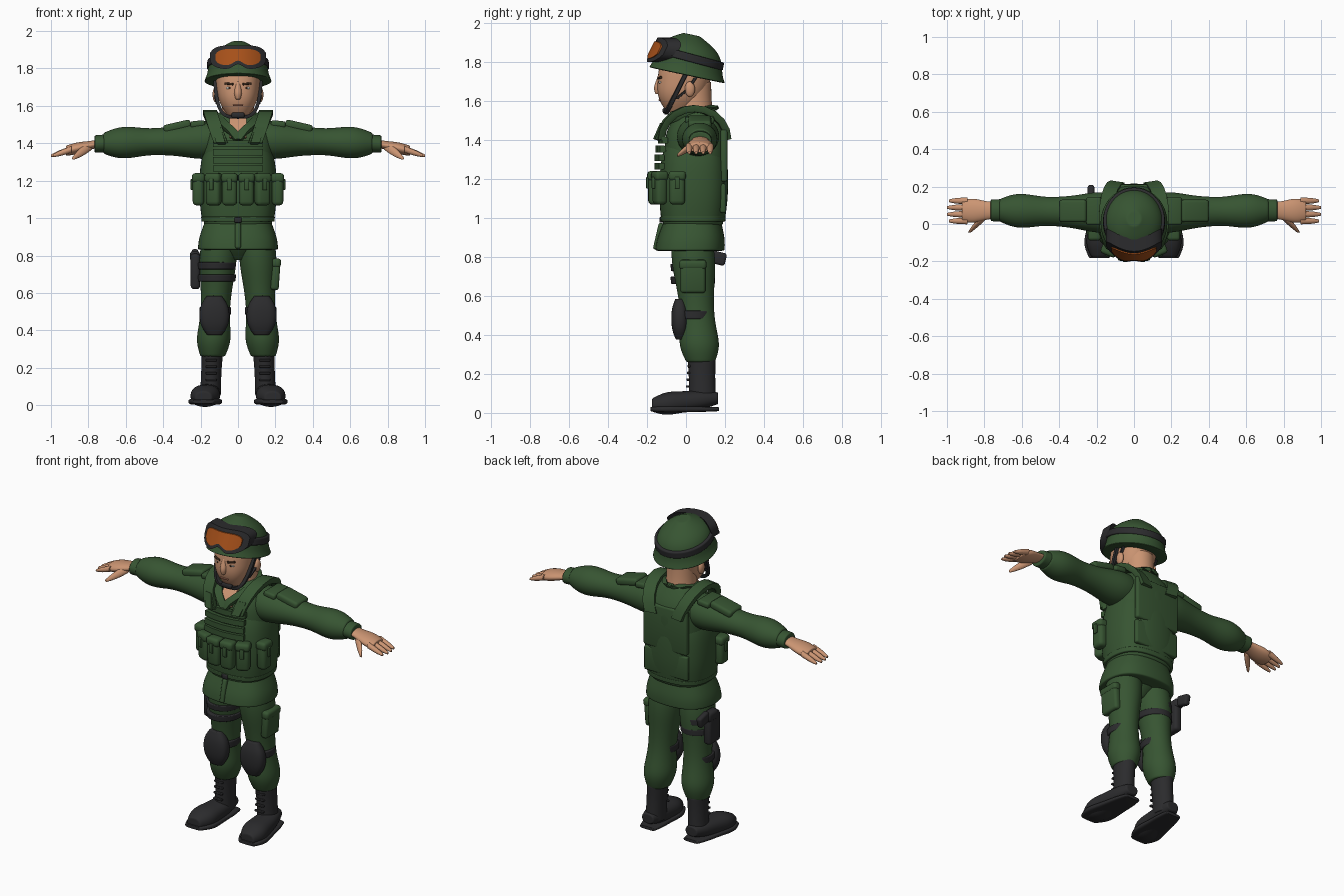
import bpy, bmesh, math
from math import sin, cos, pi
from mathutils import Vector, Matrix

if "Cube" in bpy.data.objects:
    bpy.data.objects.remove(bpy.data.objects["Cube"])


def material(name, *rgb):
    mat = bpy.data.materials.new(name)
    mat.use_nodes = True
    mat.diffuse_color = (*rgb, 1)
    mat.node_tree.nodes["Principled BSDF"].inputs["Base Color"].default_value = (*rgb, 1)
    return mat


green = material("uniform green", .038, .09, .032)
black = material("black gear", .024, .024, .026)
skin = material("skin", .6, .3, .17)
lips = material("lips", .45, .18, .11)
amber = material("amber lens", .38, .08, .01)
white = material("eye white", .7, .7, .65)
brown = material("dark brown", .04, .02, .01)
parts = []


def finish(name, bm, mat, mirror=False, smooth=False):
    bmesh.ops.recalc_face_normals(bm, faces=bm.faces)
    mesh = bpy.data.meshes.new(name)
    bm.to_mesh(mesh)
    bm.free()
    mesh.materials.append(mat)
    ob = bpy.data.objects.new(name, mesh)
    bpy.context.collection.objects.link(ob)
    if mirror:
        ob.modifiers.new("Mirror", 'MIRROR').use_mirror_merge = False
    if smooth:
        sub = ob.modifiers.new("Subdivision", 'SUBSURF')
        sub.levels = sub.render_levels = 2
    parts.append(ob)
    return ob


def join_rings(bm, rings):
    """Join rings of points into a closed tube with capped ends."""
    loops = [[bm.verts.new(p) for p in ring] for ring in rings]
    count = len(loops[0])
    for a, b in zip(loops, loops[1:]):
        for i in range(count):
            j = (i + 1) % count
            bm.faces.new((a[i], a[j], b[j], b[i]))
    bm.faces.new(loops[0])
    bm.faces.new(loops[-1])


def loft(name, start, end, radii, mat, aspect=1.0, power=2.0, mirror=False, sides=16):
    """Evenly spaced rounded sections from start to end, doubled at the ends to keep them crisp."""
    bm = bmesh.new()
    start, end = Vector(start), Vector(end)
    last = len(radii) - 1
    span = [abs(v) for v in end - start]
    axis = span.index(max(span))
    u, v = [k for k in range(3) if k != axis]
    stations = [(i / last, r) for i, r in enumerate(radii)]
    stations.insert(1, (.04 / last, radii[0]))
    stations.insert(-1, (1 - .04 / last, radii[-1]))
    rings = []
    for t, radius in stations:
        ring = []
        for i in range(sides):
            p = start.lerp(end, t)
            c, s = cos(math.tau * i / sides), sin(math.tau * i / sides)
            grow = radius / .975  # makes up for subdivision shrinkage
            p[u] += math.copysign(abs(c) ** (2 / power), c) * grow
            p[v] += math.copysign(abs(s) ** (2 / power), s) * grow * aspect
            ring.append(p)
        rings.append(ring)
    join_rings(bm, rings)
    return finish(name, bm, mat, mirror, smooth=True)


def place(ob, location, tilt):
    ob.location = location
    ob.rotation_euler.x = math.radians(tilt)


def strap(name, path, side, width, thick, mat=green, mirror=False):
    """Flat webbing along a path; side is the width direction."""
    bm = bmesh.new()
    path, side = [Vector(p) for p in path], Vector(side).normalized()
    rings = []
    for i, p in enumerate(path):
        tangent = path[min(i + 1, len(path) - 1)] - path[max(i - 1, 0)]
        across, out = side * width / 2, tangent.cross(side).normalized() * thick / 2
        rings.append([p + across * a + out * b for a, b in
                      ((-1, -1), (-1, .4), (-.8, 1), (.8, 1), (1, .4), (1, -1))])
    join_rings(bm, rings)
    return finish(name, bm, mat, mirror)


def curve_points(rule, sweep=pi, steps=10):
    return [rule(sweep * i / steps) for i in range(steps + 1)]


def box(name, loc, size, mat=green, rot=(0, 0, 0), mirror=False):
    """Block with rounded edges."""
    bm = bmesh.new()
    bmesh.ops.create_cube(bm, size=1)
    bmesh.ops.scale(bm, vec=size, verts=bm.verts)
    bmesh.ops.bevel(bm, geom=bm.edges[:], offset=min(size) * .35, segments=3,
                    profile=.5, affect='EDGES')
    for angle, axis in zip(rot, 'XYZ'):
        bmesh.ops.rotate(bm, matrix=Matrix.Rotation(math.radians(angle), 3, axis), verts=bm.verts)
    bmesh.ops.translate(bm, vec=loc, verts=bm.verts)
    return finish(name, bm, mat, mirror)


def ball(name, loc, radii, mat):
    bm = bmesh.new()
    bmesh.ops.create_uvsphere(bm, u_segments=16, v_segments=10, radius=1)
    bmesh.ops.scale(bm, vec=radii, verts=bm.verts)
    bmesh.ops.translate(bm, vec=loc, verts=bm.verts)
    return finish(name, bm, mat, mirror=True)


def visor(name, width, height, front, thick, mat):
    """Curved, leaning plate with a notch over the nose."""
    bm = bmesh.new()
    rings = []
    for i in range(-12, 13):
        f = i / 12.4
        x, top = width * f, height * (1 - f ** 4) ** .5
        low = -top + .027 * math.exp(-(x / .035) ** 2)
        y = front + 3.2 * x * x
        rings.append([(x, y + z / 2 + depth, 1.86 + z) for z, depth in
                      ((low, 0), (top, 0), (top, thick), (low, thick))])
    join_rings(bm, rings)
    finish(name, bm, mat)


# Head and face
loft("head", (0, -.04, 1.54), (0, .01, 1.82), (.05, .09, .11, .115, .12, .11), skin, 1.17, 2.3)
loft("neck", (0, .05, 1.42), (0, .04, 1.7), (.11, .09, .082, .085), skin, 1.05)
loft("nose", (0, -.143, 1.635), (0, -.13, 1.73), (.012, .024, .017, .012), skin, 1.2)
ball("ear", (.12, .02, 1.66), (.016, .026, .04), skin)
ball("eye", (.045, -.127, 1.695), (.02, .012, .008), white)
ball("iris", (.045, -.134, 1.695), (.008, .007, .007), brown)
box("eyebrow", (.047, -.134, 1.718), (.05, .016, .012), brown, (0, -6, 14), mirror=True)
box("mouth", (0, -.132, 1.604), (.055, .016, .009), lips)

# Helmet, goggles and chin straps
helmet = loft("helmet", (0, 0, 0), (0, -.02, .21), (.18, .165, .16, .153, .137, .1, .04), green, 1.1)
place(helmet, (0, .005, 1.73), -12)
goggle_strap = loft("goggle_strap", (0, 0, -.022), (0, 0, .022), (.167, .164), black, 1.1)
place(goggle_strap, (0, .016, 1.822), -15)
visor("goggle_frame", .155, .064, -.178, .07, black)
visor("goggle_lens", .125, .045, -.185, .02, amber)
strap("chin_strap", curve_points(lambda t: (.122 * abs(cos(t)) ** .5, -.1 * sin(t), 1.74 - .2 * sin(t)), pi / 2),
      (0, 1, 0), .025, .018, black, True)
strap("rear_chin_strap", [(.12, .05, 1.72), (.122, .01, 1.66), (.112, -.05, 1.61)],
      (0, 1, 0), .018, .014, black, True)
box("chin_cup", (0, -.105, 1.55), (.07, .03, .03), black)

# Jacket and vest
loft("jacket_skirt", (0, .02, .83), (0, .035, 1), (.213, .21, .19, .17), green, .83, 2.5)
loft("jacket_torso", (0, .035, .96), (0, .06, 1.56), (.18, .19, .19, .19, .19, .185, .1), green, .85, 2.5)
loft("vest", (0, .036, .98), (0, .045, 1.44), (.19, .207, .206, .197, .15), green, .85, 2.6)
loft("vest_hem", (0, .036, .98), (0, .036, 1.01), (.194, .196), green, .85, 2.6)
box("back_panel", (0, .195, 1.32), (.3, .035, .27))
box("back_lower_panel", (0, .19, 1.1), (.3, .03, .15))
strap("shoulder_strap", curve_points(lambda t: (.09 + .06 * sin(t), .04 - .17 * cos(t), 1.4 + .16 * sin(t))),
      (1, .15, 0), .075, .036, mirror=True)
strap("strap_clip", [(.09, -.15, 1.4), (.115, -.115, 1.48)], (1, .2, 0), .05, .03, mirror=True)
strap("open_neck", [(0, -.125, 1.43), (0, -.1, 1.475), (0, -.045, 1.53)], (1, 0, 0), .09, .02, skin)
strap("collar", curve_points(lambda t: (.1 * sin(t), .01 - .14 * cos(t), 1.42 + .145 * sin(t / 2) ** .7)),
      (.8, -.3, -.2), .045, .03, mirror=True)
for i in range(4):
    z = 1.265 + .044 * i
    strap("chest_webbing", [(x, -.146 + 1.3 * x * x + max(0, z - 1.33) / 4, z)
                            for x in (-.13, -.07, 0, .07, .13)], (0, 0, -1), .034, .03)
box("jacket_placket", (0, -.14, .905), (.03, .03, .14), rot=(-13, 0, 0))
box("belt_buckle", (0, -.127, .99), (.04, .02, .03), black)

# Pouches round the front of the vest
for x, y, turn in ((.045, -.163, 3), (.13, -.135, 22), (.212, -.045, 90)):
    spin, out = (0, 0, turn), math.radians(turn)
    box("pouch", (x, y, 1.145), (.08, .06, .155), rot=spin, mirror=True)
    box("pouch_flap", (x, y, 1.215), (.088, .07, .05), rot=spin, mirror=True)
    box("pouch_tab", (x + .035 * sin(out), y - .035 * cos(out), 1.18), (.025, .012, .06), rot=spin, mirror=True)

# Sleeves, shoulder pads and hands
loft("sleeve", (.1, .06, 1.42), (.72, .073, 1.4), (.1, .112, .1, .085, .078, .076, .09, .092, .06),
     green, .93, mirror=True)
loft("cuff", (.7, .073, 1.4), (.767, .073, 1.396), (.06, .058), green, .8, mirror=True)
box("shoulder_pad", (.325, .07, 1.49), (.15, .12, .045), rot=(0, 13, 0), mirror=True)
box("upper_shoulder_pad", (.215, .07, 1.503), (.08, .15, .035), rot=(0, 6, 0), mirror=True)
loft("palm", (.74, .073, 1.4), (.92, .07, 1.36), (.045, .047, .06, .067, .055), skin, .48, mirror=True)
for i in range(4):
    y, tip = .016 + .036 * i, 1.005 - .01 * abs(i - 1.5)
    loft("finger", (.89, y, 1.368), (tip, y, 1.333), (.019, .018, .016, .008), skin, mirror=True, sides=8)
loft("thumb", (.8, .04, 1.38), (.88, -.045, 1.32), (.024, .024, .019, .009), skin, mirror=True, sides=8)

# Trousers
loft("trouser_leg", (.1, .03, .9), (.135, .075, .26), (.09, .1, .098, .088, .08, .077, .084, .095, .066),
     green, 1.12, mirror=True)
loft("trouser_seat", (0, .03, .775), (0, .03, .9), (.05, .12, .15), green, .85)
box("cargo_pocket", (.2, .035, .695), (.045, .13, .16), rot=(0, 4, 0))
box("cargo_flap", (.205, .035, .76), (.05, .14, .05), rot=(0, 4, 0))

# Knee pads
loft("knee_pad", (.125, -.03, .375), (.127, -.033, .585), (.04, .07, .08, .08, .07, .04),
     black, .55, 2.6, mirror=True)
loft("knee_strap", (.123, .045, .48), (.122, .045, .525), (.084, .085), black, 1.1, mirror=True)

# Thigh holster on the right leg
for z in (.68, .745):
    loft("thigh_strap", (-.114, .036, z - .02), (-.112, .034, z + .02), (.1, .102), black, 1.12)
box("holster", (-.228, .07, .715), (.05, .11, .19), black)
box("holster_top", (-.23, .085, .795), (.054, .1, .06), black)
box("pistol_grip", (-.23, .16, .795), (.036, .09, .065), black, (-14, 0, 0))

# Boots
loft("boot_shaft", (.148, .085, .05), (.138, .08, .28), (.056, .054, .054, .058), black, 1.25, mirror=True)
loft("boot_foot", (.15, .165, .075), (.185, -.175, .04), (.04, .062, .068, .075, .082, .045),
     black, .75, 2.3, mirror=True)
loft("boot_sole", (.15, .17, .019), (.185, -.182, .019), (.05, .068, .073, .085, .093, .055),
     black, .2, 4, mirror=True)
for i in range(4):
    box("boot_lace", (.143, .016 - .003 * i, .24 - .035 * i), (.06, .016, .012), black, mirror=True)

# Smooth shading that keeps hard edges
bpy.ops.object.select_all(action='DESELECT')
for ob in parts:
    ob.select_set(True)
bpy.context.view_layer.objects.active = parts[0]
bpy.ops.object.shade_smooth_by_angle(angle=math.radians(42))
